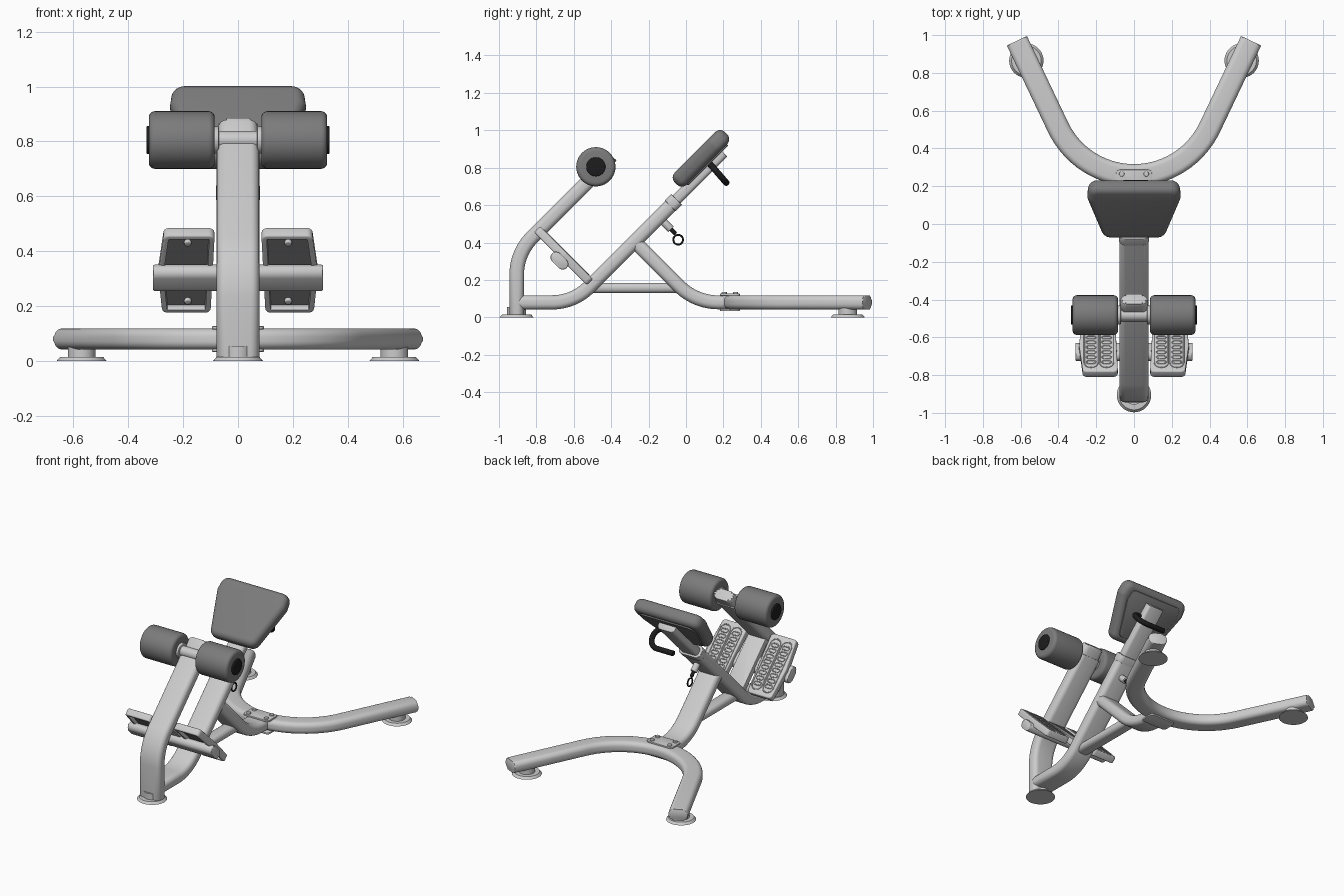
import bpy, bmesh, math
from mathutils import Vector, Matrix, Quaternion

if "Cube" in bpy.data.objects:
    bpy.data.objects.remove(bpy.data.objects["Cube"])

def mat(name, v):
    m = bpy.data.materials.new(name)
    m.diffuse_color = (v, v, v, 1)
    m.use_nodes = True
    m.node_tree.nodes["Principled BSDF"].inputs["Base Color"].default_value = m.diffuse_color
    return m

DARK, BLACK = mat("dark_vinyl", 0.2), mat("black_rubber", 0.012)

def finish(name, bm, material=None, mirror=False):
    bmesh.ops.remove_doubles(bm, verts=bm.verts, dist=1e-5)
    bmesh.ops.recalc_face_normals(bm, faces=bm.faces)
    me = bpy.data.meshes.new(name)
    bm.to_mesh(me)
    bm.free()
    me.shade_smooth()
    me.set_sharp_from_angle(angle=math.radians(40))
    ob = bpy.data.objects.new(name, me)
    bpy.context.collection.objects.link(ob)
    if material:
        me.materials.append(material)
    if mirror:
        ob.modifiers.new("Mirror", 'MIRROR')
    return ob

def fillet(pts, r, closed=False, seg=8):
    """Polyline with its corners replaced by arcs of radius r."""
    pts = [Vector(p).to_3d() for p in pts]
    out, n = [], len(pts)
    for i, p in enumerate(pts):
        if not closed and i in (0, n - 1):
            out.append(p)
            continue
        a = (pts[i - 1] - p).normalized()
        b = (pts[(i + 1) % n] - p).normalized()
        half = a.angle(b) / 2
        c = p + (a + b).normalized() * r / math.sin(half)
        s, e = p + a * r / math.tan(half) - c, p + b * r / math.tan(half) - c
        axis, ang = s.cross(e).normalized(), s.angle(e)
        out += [c + Quaternion(axis, ang * k / seg) @ s for k in range(seg + 1)]
    return out

def rect(w, h):
    return [(-w/2, -h/2), (w/2, -h/2), (w/2, h/2), (-w/2, h/2)]

def tube(name, path, w, h, r, side=(1, 0, 0), bevel=0.006, material=None, mirror=False):
    """Sweep a rounded rectangle (w along side, h across) along a planar path."""
    bm = bmesh.new()
    sec = fillet(rect(w, h), min(r, min(w, h) * 0.49), True, 6)
    side = Vector(side).normalized()
    rings = []
    for i, p in enumerate(path):
        t = (path[min(i + 1, len(path) - 1)] - path[max(i - 1, 0)]).normalized()
        n = side.cross(t)
        rings.append([bm.verts.new(p + side * q.x + n * q.y) for q in sec])
    m = len(sec)
    for a, b in zip(rings, rings[1:]):
        for j in range(m):
            bm.faces.new((a[j], a[(j + 1) % m], b[(j + 1) % m], b[j]))
    caps = [bm.faces.new(rings[0]), bm.faces.new(rings[-1])]
    bmesh.ops.bevel(bm, geom=[e for f in caps for e in f.edges], offset=bevel,
                    segments=2, affect='EDGES', profile=0.5)
    return finish(name, bm, material, mirror)

def yz(*pts):
    return [Vector((0, y, z)) for y, z in pts]

def slab(name, outline, r, t, bevel, mx, material=None, mirror=False, recess=None, seg=4):
    """Rounded outline extruded to thickness t, rims bevelled, optional hollow back."""
    bm = bmesh.new()
    pts = fillet(outline, r, True, 6)
    lo = [bm.verts.new((p.x, p.y, -t/2)) for p in pts]
    hi = [bm.verts.new((p.x, p.y, t/2)) for p in pts]
    m = len(pts)
    caps = [bm.faces.new(lo), bm.faces.new(hi)]
    for j in range(m):
        bm.faces.new((lo[j], lo[(j + 1) % m], hi[(j + 1) % m], hi[j]))
    bmesh.ops.recalc_face_normals(bm, faces=bm.faces)
    bmesh.ops.bevel(bm, geom=[e for f in caps for e in f.edges], offset=bevel,
                    segments=seg, affect='EDGES', profile=0.5)
    if recess:
        f = min(bm.faces, key=lambda f: (round(f.calc_center_median().z, 4), -f.calc_area()))
        bmesh.ops.inset_region(bm, faces=[f], thickness=0.012)
        bmesh.ops.inset_region(bm, faces=[f], thickness=0.002, depth=-recess)
        f.material_index = 1
    bm.transform(mx)
    ob = finish(name, bm, material, mirror)
    return ob

def cyl(name, p0, p1, r, bevel=0.004, material=None, mirror=False, r2=None, seg=3):
    p0, p1 = Vector(p0), Vector(p1)
    d = p1 - p0
    bm = bmesh.new()
    bmesh.ops.create_cone(bm, cap_ends=True, segments=40, radius1=r,
                          radius2=r if r2 is None else r2, depth=d.length)
    if bevel:
        rim = [e for f in bm.faces if len(f.verts) > 4 for e in f.edges]
        bmesh.ops.bevel(bm, geom=rim, offset=bevel, segments=seg, affect='EDGES', profile=0.5)
    bm.transform(Matrix.Translation((p0 + p1) / 2) @ d.to_track_quat('Z', 'Y').to_matrix().to_4x4())
    return finish(name, bm, material, mirror)

def place(x, y, z, deg):
    return Matrix.Translation((x, y, z)) @ Matrix.Rotation(math.radians(deg), 4, 'X')

# Front post with end cap
tube("front_post", fillet(yz((-.905, .012), (-.905, .345), (-.44, .81)), .28, seg=14), .155, .078, .03)
tube("front_post_cap", yz((-.45, .80), (-.398, .862)), .142, .07, .03, bevel=.015)
# Main rail, collar and sliding inner tube
tube("main_rail", fillet(yz((-.89, .08), (-.60, .08), (-.06, .62)), .28, seg=14), .155, .076, .03)
tube("rail_collar", yz((-.085, .595), (-.05, .63)), .16, .082, .03)
tube("seat_slide", yz((-.12, .56), (.2, .88)), .125, .058, .02)
# Rear strut and horizontal brace
tube("rear_strut", fillet(yz((-.265, .395), (.05, .08), (.25, .08)), .3, seg=12), .15, .074, .03)
tube("lower_brace", yz((-.52, .157), (-.02, .157)), .09, .055, .025)
# U-shaped rear base, flange and bolts
base = fillet([(-.62, .97, .08), (0, -.332, .08), (.62, .97, .08)], .445, seg=28)
tube("rear_base", base, .076, .118, .03, side=(0, 0, 1), bevel=.01)
for z, label in ((.121, "upper"), (.039, "lower")):
    slab(label + "_flange", rect(.19, .105), .02, .012, .003, Matrix.Translation((0, .235, z)), seg=2)
for y in (.205, .265):
    cyl("flange_bolt", (.065, y, .12), (.065, y, .136), .014, .004, mirror=True)

# Feet
for name, x, y, mir in (("front_foot", 0, -.906, False), ("rear_foot", .57, .865, True)):
    cyl(name, (x, y, 0), (x, y, .015), .091, 0, mirror=mir, r2=.078)
    cyl(name + "_neck", (x, y, .01), (x, y, .055), .05, 0, mirror=mir)

# Roller pads on their axle
cyl("roller_axle", (-.32, -.482, .805), (.32, -.482, .805), .033)
cyl("roller_collar", (.07, -.482, .805), (.09, -.482, .805), .05, mirror=True)
cyl("roller_pad", (.085, -.482, .805), (.325, -.482, .805), .105, .022, DARK, True, seg=5)
cyl("roller_end", (.315, -.482, .805), (.334, -.482, .805), .051, .005, BLACK, True)

# Seat pad with backing plate
pad = [(-.16, -.19), (.16, -.19), (.248, .1), (.238, .19), (-.238, .19), (-.248, .1)]
slab("seat_pad", pad, .05, .09, .036, place(0, .08, .85, 45), DARK, seg=6)
slab("seat_backing", [(x * .8, y * .8) for x, y in pad], .03, .014, .003,
     place(0, .113, .817, 45), DARK, seg=2)

# Hooked handle under the seat
hook = fillet([(0, .13, .818), (.125, .13, .818), (.125, .215, .72), (-.06, .215, .72)], .06, seg=10)
tube("seat_handle", hook, .034, .034, .017, side=(0, .098, .085), material=BLACK)

# Adjustment pin with pull ring
cyl("pin_boss", (0, -.135, .525), (0, -.08, .47), .021)
cyl("pin_shaft", (0, -.09, .48), (0, -.055, .445), .011, material=BLACK)
bpy.ops.mesh.primitive_torus_add(location=(0, -.042, .415), rotation=(0, math.pi/2, 0),
                                 major_radius=.026, minor_radius=.005,
                                 major_segments=28, minor_segments=8)
ring = bpy.context.object
ring.name = "pull_ring"
ring.data.shade_smooth()
ring.data.materials.append(BLACK)

# Foot plates, their beam and crossbar
PLATE = place(0, -.655, .33, -45)
outline = [(.085, -.2), (.27, -.2), (.291, 0), (.276, .2), (.1, .2)]
plate = slab("foot_plate", outline, .022, .045, .007, PLATE, mirror=True, recess=.022, seg=3)
plate.data.materials.append(None)
plate.data.materials.append(DARK)
slab("foot_beam", rect(.13, .4), .005, .04, .004, PLATE, seg=2)
tube("foot_crossbar", [Vector((-.31, -.677, .303)), Vector((.31, -.677, .303))],
     .11, .06, .03, side=(0, 1, -1))
# Plate screws on the hollow back
for v in (-.15, .15):
    cyl("plate_screw", PLATE @ Vector((.183, v, -.016)), PLATE @ Vector((.183, v, 0)), .013, mirror=True)

# Raised oval treads on the plates
cu = bpy.data.curves.new("foot_treads", 'CURVE')
cu.dimensions = '3D'
cu.bevel_depth = .0035
cu.bevel_resolution = 1
def loop(cx, cy, w, h, sx):
    pts = fillet(rect(w, h), min(w, h) * .48, True, 4)
    sp = cu.splines.new('POLY')
    sp.points.add(len(pts) - 1)
    sp.use_cyclic_u = True
    for q, p in zip(sp.points, pts):
        q.co = (*(PLATE @ Vector((sx * (p.x + cx), p.y + cy, .023))), 1)
for sx in (-1, 1):
    for cx in (.145, .227):
        loop(cx, 0, .072, .34, sx)
        for k in range(8):
            loop(cx, (k - 3.5) * .037, .048, .022, sx)
bpy.context.collection.objects.link(bpy.data.objects.new("foot_treads", cu))
